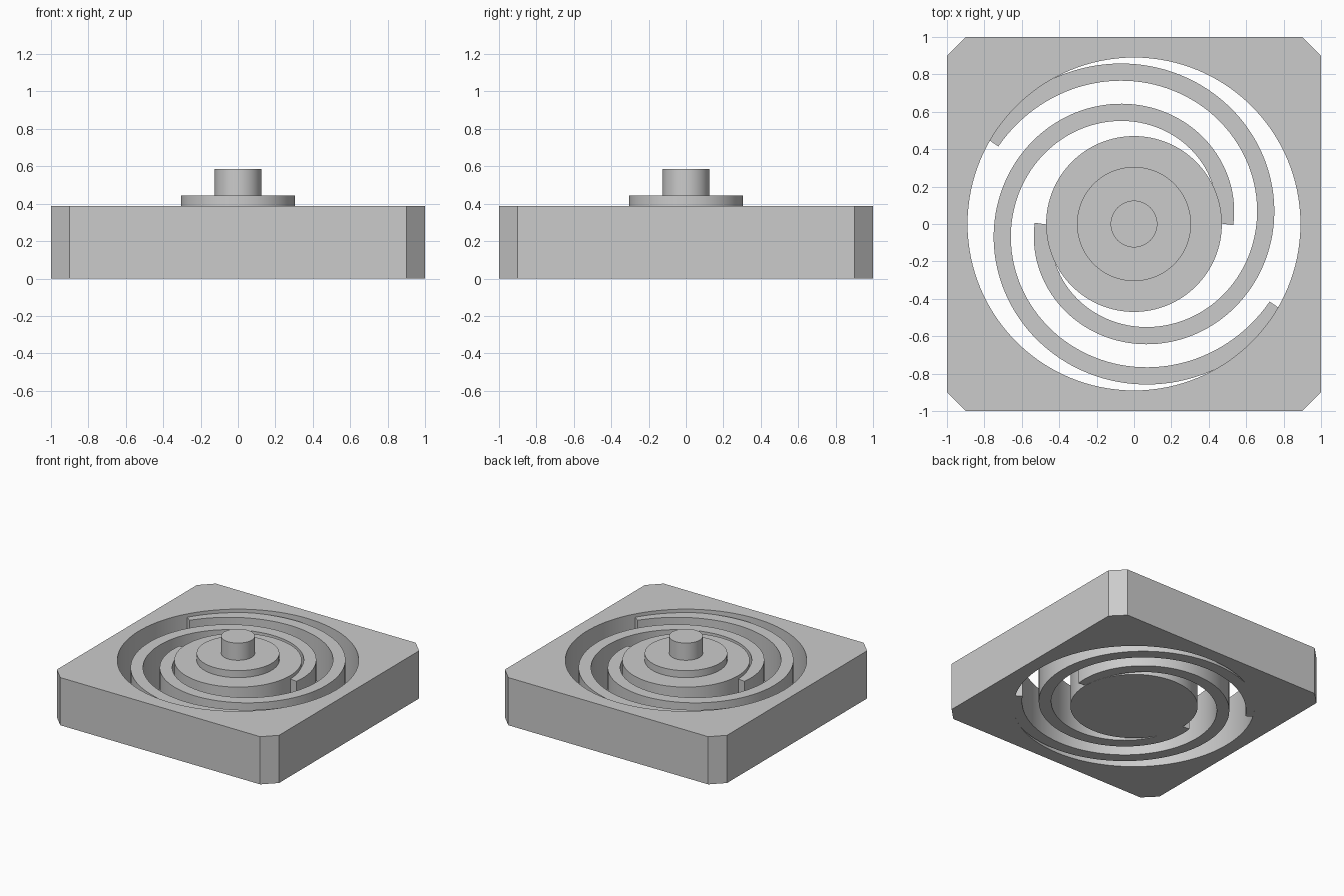
import bpy, bmesh, math

if "Cube" in bpy.data.objects:
    bpy.data.objects.remove(bpy.data.objects["Cube"])

grey = bpy.data.materials.new("light_grey")
grey.use_nodes = True
grey.diffuse_color = (0.6, 0.6, 0.6, 1)
grey.node_tree.nodes["Principled BSDF"].inputs["Base Color"].default_value = (0.6, 0.6, 0.6, 1)


def circle(radius, sides=128):
    return [(radius * math.cos(i * math.tau / sides), radius * math.sin(i * math.tau / sides))
            for i in range(sides)]


def prism(name, loops, bottom, top):
    """Flat outline (first loop) with optional holes, thickened between two heights."""
    bm = bmesh.new()
    edges = []
    for loop in loops:
        verts = [bm.verts.new((x, y, (bottom + top) / 2)) for x, y in loop]
        edges += [bm.edges.new((v, verts[i - 1])) for i, v in enumerate(verts)]
    if len(loops) == 1:
        bm.faces.new(verts)
    else:
        bmesh.ops.triangle_fill(bm, edges=edges, use_beauty=True)
    bmesh.ops.recalc_face_normals(bm, faces=bm.faces)
    mesh = bpy.data.meshes.new(name)
    bm.to_mesh(mesh)
    bm.free()
    mesh.materials.append(grey)
    obj = bpy.data.objects.new(name, mesh)
    bpy.context.collection.objects.link(obj)
    bpy.ops.object.select_all(action='DESELECT')
    obj.select_set(True)
    bpy.context.view_layer.objects.active = obj
    solid = obj.modifiers.new("thickness", 'SOLIDIFY')
    solid.thickness = top - bottom
    solid.offset = 0
    bpy.ops.object.modifier_apply(modifier=solid.name)
    bpy.ops.object.shade_smooth_by_angle(angle=math.radians(30))
    return obj


def spiral_arm(start_angle, steps=120):
    """Constant-width band along a spiral, squared off across its path at both ends."""
    inner_side, outer_side = [], []
    growth, half_width = 0.0688, 0.046
    for i in range(steps + 1):
        turn = math.radians(330) * i / steps
        r = 0.485 + growth * turn
        a = start_angle + turn
        normal = a - math.atan2(growth, r)
        for side, sign in ((inner_side, -1), (outer_side, 1)):
            side.append((r * math.cos(a) + sign * half_width * math.cos(normal),
                         r * math.sin(a) + sign * half_width * math.sin(normal)))
    return outer_side + inner_side[::-1]


frame_top = 0.388

# Square frame with clipped corners and a round opening
cut = 0.9
corners = [(cut, -1), (1, -cut), (1, cut), (cut, 1), (-cut, 1), (-1, cut), (-1, -cut), (-cut, -1)]
prism("frame", [corners, circle(0.89)], 0, frame_top)

# Central hub, raised disc and pin
prism("hub", [circle(0.47)], 0, frame_top)
prism("hub_disc", [circle(0.305)], frame_top, 0.445)
prism("hub_pin", [circle(0.125, 64)], 0.445, 0.585)

# Two spiral spring arms, half a turn apart
for name, angle in (("spring_arm_a", 0), ("spring_arm_b", math.pi)):
    arm = prism(name, [spiral_arm(angle)], 0.001, 0.36)
